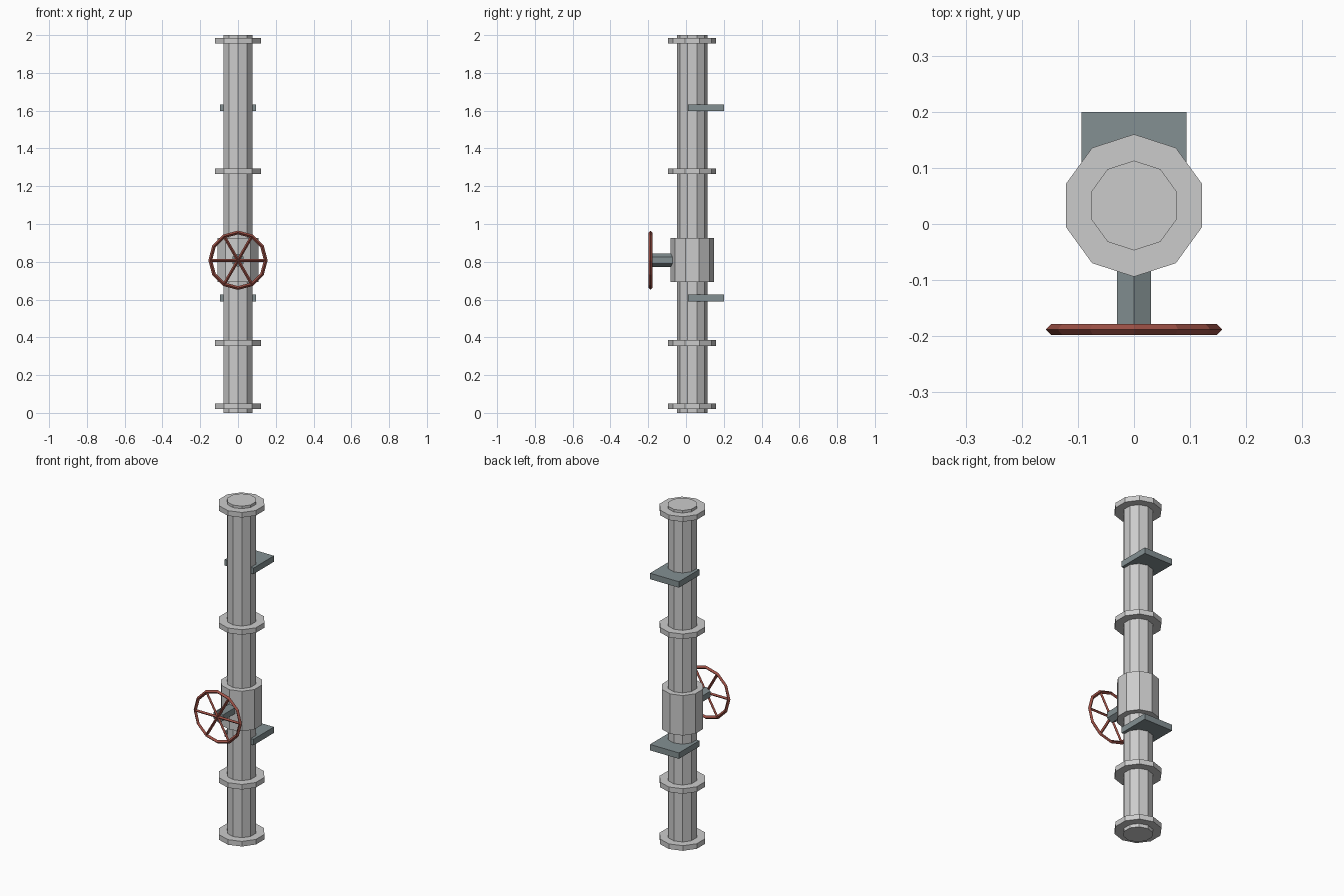
import bpy, bmesh, math
from mathutils import Vector, Matrix

if "Cube" in bpy.data.objects:
    bpy.data.objects.remove(bpy.data.objects["Cube"])

PIPE_Y = 0.033
WHEEL = Vector((0, -0.188, 0.808))


def material(name, col):
    m = bpy.data.materials.new(name)
    m.diffuse_color = (*col, 1)
    m.use_nodes = True
    m.node_tree.nodes["Principled BSDF"].inputs["Base Color"].default_value = m.diffuse_color
    return m


steel = material("steel", (0.23, 0.28, 0.29))
red = material("red_paint", (0.33, 0.08, 0.06))


def finish(name, bm, mat=None):
    bmesh.ops.recalc_face_normals(bm, faces=bm.faces)
    me = bpy.data.meshes.new(name)
    bm.to_mesh(me)
    bm.free()
    ob = bpy.data.objects.new(name, me)
    bpy.context.collection.objects.link(ob)
    if mat:
        me.materials.append(mat)
    return ob


def prism(bm, sides, r, start, end, up):
    """Polygonal rod from start to end with one corner pointing along up."""
    start, end, up = Vector(start), Vector(end), Vector(up)
    side = (end - start).normalized().cross(up)
    rings = []
    for p in (start, end):
        rings.append([bm.verts.new(p + r * (math.cos(a) * up + math.sin(a) * side))
                      for a in (2 * math.pi * i / sides for i in range(sides))])
    for i in range(sides):
        j = (i + 1) % sides
        bm.faces.new((rings[0][i], rings[0][j], rings[1][j], rings[1][i]))
    bm.faces.new(rings[0])
    bm.faces.new(rings[1])


def upright(name, r, z0, z1):
    bm = bmesh.new()
    prism(bm, 10, r, (0, PIPE_Y, z0), (0, PIPE_Y, z1), (0, 1, 0))
    return finish(name, bm)


# Pipe, valve body and flange collars
upright("pipe", 0.08, 0, 2)
upright("valve_body", 0.114, 0.692, 0.927)
for i, z in enumerate((0.035, 0.37, 1.28, 1.97)):
    upright(f"flange_{i + 1}", 0.127, z - 0.015, z + 0.015)

# Wall brackets
for i, z in enumerate((0.608, 1.615)):
    bm = bmesh.new()
    bmesh.ops.create_cube(bm, size=1, matrix=Matrix.Translation((0, 0.105, z))
                          @ Matrix.Diagonal((0.188, 0.19, 0.035, 1)))
    finish(f"wall_bracket_{i + 1}", bm, steel)

# Valve stem
bm = bmesh.new()
prism(bm, 6, 0.035, (0, -0.184, WHEEL.z), (0, -0.02, WHEEL.z), (0, 0, 1))
finish("valve_stem", bm, steel)

# Handwheel rim: diamond section swept round 12 steps
bm = bmesh.new()
N, R, r = 12, 0.147, 0.01
section = [(R + r, 0), (R, r), (R - r, 0), (R, -r)]
rings = []
for i in range(N):
    a = 2 * math.pi * i / N
    rings.append([bm.verts.new(WHEEL + Vector((d * math.cos(a), y, d * math.sin(a))))
                  for d, y in section])
for i in range(N):
    p, q = rings[i], rings[(i + 1) % N]
    for k in range(4):
        m = (k + 1) % 4
        bm.faces.new((p[k], p[m], q[m], q[k]))
finish("handwheel_rim", bm, red)

# Handwheel spokes: three rods across the rim
bm = bmesh.new()
for i in range(3):
    a = math.pi * i / 3
    d = R * Vector((math.cos(a), 0, math.sin(a)))
    prism(bm, 4, 0.008, WHEEL - d, WHEEL + d, (0, 1, 0))
finish("handwheel_spokes", bm, red)
